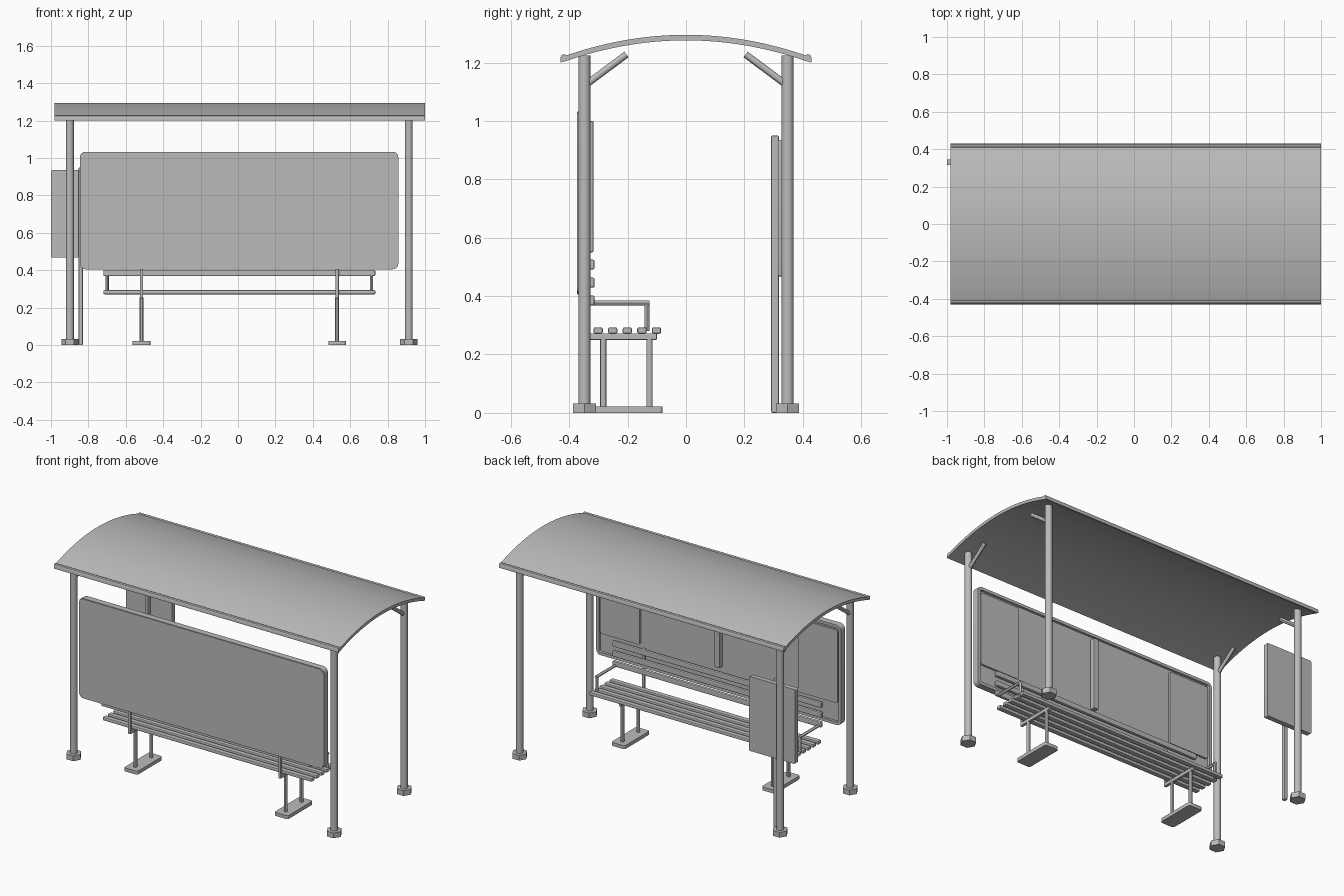
import bpy, bmesh, math
from mathutils import Vector

if "Cube" in bpy.data.objects:
    bpy.data.objects.remove(bpy.data.objects["Cube"])

grey = bpy.data.materials.new("painted_metal_grey")
grey.diffuse_color = (0.5, 0.5, 0.5, 1)
grey.use_nodes = True
grey.node_tree.nodes["Principled BSDF"].inputs["Base Color"].default_value = grey.diffuse_color


def finish(name, bm, bevel=0.0, segments=2, smooth=True):
    """Turn a bmesh into a named object, with optional bevel and sharp-edge smoothing."""
    bmesh.ops.recalc_face_normals(bm, faces=bm.faces)
    me = bpy.data.meshes.new(name)
    bm.to_mesh(me)
    bm.free()
    ob = bpy.data.objects.new(name, me)
    bpy.context.collection.objects.link(ob)
    me.materials.append(grey)
    if bevel:
        mod = ob.modifiers.new("bevel", 'BEVEL')
        mod.width, mod.segments = bevel, segments
    if smooth:
        bpy.ops.object.select_all(action='DESELECT')
        ob.select_set(True)
        bpy.context.view_layer.objects.active = ob
        bpy.ops.object.shade_smooth_by_angle(angle=math.radians(30))
    return ob


def box(name, x, y, z, bevel=0.0):
    """Box from (min, max) ranges."""
    bm = bmesh.new()
    bmesh.ops.create_cube(bm, size=1)
    for v in bm.verts:
        for i, (a, b) in enumerate((x, y, z)):
            v.co[i] = (a + b) / 2 + v.co[i] * (b - a)
    return finish(name, bm, bevel, smooth=False)


def rod(name, a, b, r, sides=16):
    """Straight cylinder between two points."""
    a, b = Vector(a), Vector(b)
    bm = bmesh.new()
    bmesh.ops.create_cone(bm, cap_ends=True, segments=sides, radius1=r, radius2=r,
                          depth=(b - a).length)
    q = Vector((0, 0, 1)).rotation_difference(b - a)
    for v in bm.verts:
        v.co = q @ v.co + (a + b) / 2
    return finish(name, bm, smooth=sides > 8)


def prism(name, loop, axis, lo, hi):
    """Extrude a 2D loop along x, y or z."""
    def point(p, t):
        return {'x': (t, p[0], p[1]), 'y': (p[0], t, p[1]), 'z': (p[0], p[1], t)}[axis]
    bm = bmesh.new()
    face = bm.faces.new([bm.verts.new(point(p, lo)) for p in loop])
    ext = bmesh.ops.extrude_face_region(bm, geom=[face])
    move = Vector(point((0, 0), hi - lo))
    for v in ext['geom']:
        if isinstance(v, bmesh.types.BMVert):
            v.co += move
    return finish(name, bm)


def rounded(x0, x1, y0, y1, r, n=4):
    """Rounded rectangle loop."""
    pts = []
    for k, (cx, cy) in enumerate(((x1 - r, y1 - r), (x0 + r, y1 - r),
                                  (x0 + r, y0 + r), (x1 - r, y0 + r))):
        for i in range(n + 1):
            t = math.pi / 2 * (k + i / n)
            pts.append((cx + r * math.cos(t), cy + r * math.sin(t)))
    return pts


CX = 0.007  # centre line of the shelter

# Curved roof sheet with rolled gutters along both long edges
ys = [-0.42 + 0.84 * i / 32 for i in range(33)]
def roof_z(y, top):
    return top - 0.074 * (y / 0.42) ** 2
loop = [(y, roof_z(y, 1.295)) for y in ys] + [(y, roof_z(y, 1.276)) for y in reversed(ys)]
prism("roof", loop, 'x', -0.98, 1.0)
for s in (-1, 1):
    lip = [(s * 0.43, 1.2), (s * 0.43, 1.217), (s * 0.426, 1.225), (s * 0.418, 1.229),
           (s * 0.41, 1.226), (s * 0.404, 1.218), (s * 0.404, 1.21)]
    prism("roof_gutter", lip, 'x', -0.98, 1.0)

# Posts with hexagonal feet and slanted roof braces
for sx in (-1, 1):
    for sy in (-1, 1):
        x, y = CX + sx * 0.906, sy * 0.348
        rod("post", (x, y, 0.02), (x, y, 1.225), 0.021, 24)
        hexa = [(x + 0.046 * math.cos(k * math.pi / 3), y + 0.046 * math.sin(k * math.pi / 3))
                for k in range(6)]
        prism("post_foot", hexa, 'z', 0, 0.033)
        rod("roof_brace", (x, sy * 0.335, 1.13), (x, sy * 0.204, 1.228), 0.012, 12)

# Large windbreak panel: rounded sheet with a raised rim behind
X0, X1, Z0, Z1 = -0.845, 0.857, 0.405, 1.033
prism("windbreak_sheet", rounded(X0 + .004, X1 - .004, Z0 + .004, Z1 - .004, .024), 'y',
      -0.374, -0.347)
outer = rounded(X0, X1, Z0, Z1, 0.028)
inner = rounded(X0 + 0.018, X1 - 0.018, Z0 + 0.018, Z1 - 0.018, 0.012)
bm = bmesh.new()
rings = [[bm.verts.new((p[0], y, p[1])) for p in ring]
         for ring, y in ((outer, -0.372), (outer, -0.332), (inner, -0.332), (inner, -0.372))]
n = len(outer)
for k in range(4):
    a, b = rings[k], rings[(k + 1) % 4]
    for i in range(n):
        bm.faces.new((a[i], a[(i + 1) % n], b[(i + 1) % n], b[i]))
finish("windbreak_rim", bm)

# Notice plates and centre rib on the inner side of the panel
for s in (-1, 1):
    a, b = sorted((CX + s * 0.55, CX + s * 0.825))
    prism("notice_plate", rounded(a, b, 0.54, 1.0, 0.012), 'y', -0.35, -0.335)
box("centre_rib", (CX - 0.017, CX + 0.017), (-0.35, -0.317), (0.55, 1.0), 0.004)

# Bench slats
for i in range(5):
    y = -0.301 + 0.05 * i
    box("seat_slat", (CX - 0.727, CX + 0.727), (y - 0.016, y + 0.016), (0.271, 0.293), 0.006)
for z in (0.385, 0.446, 0.508):
    box("back_slat", (CX - 0.727, CX + 0.727), (-0.334, -0.313), (z - 0.017, z + 0.017), 0.006)

# Bench supports and armrests
for s in (-1, 1):
    x = CX + s * 0.523
    prism("bench_base", rounded(x - 0.047, x + 0.047, -0.33, -0.08, 0.012), 'z', 0, 0.022)
    for y in (-0.283, -0.125):
        rod("bench_leg", (x, y, 0.02), (x, y, 0.255), 0.011, 12)
    box("seat_bearer", (x - 0.009, x + 0.009), (-0.335, -0.1), (0.25, 0.272), 0.003)
    box("back_upright", (x - 0.009, x + 0.009), (-0.345, -0.33), (0.25, 0.525), 0.003)
    x = CX + s * 0.707
    rod("armrest", (x, -0.325, 0.376), (x, -0.125, 0.376), 0.009, 12)
    rod("armrest_support", (x, -0.134, 0.28), (x, -0.134, 0.376), 0.009, 12)

# Timetable board on its own mast beside the rear post
prism("timetable_board", rounded(-1.0, -0.68, 0.467, 0.935, 0.008), 'y', 0.315, 0.346)
box("timetable_mast", (-0.852, -0.829), (0.292, 0.318), (0, 0.95), 0.004)
